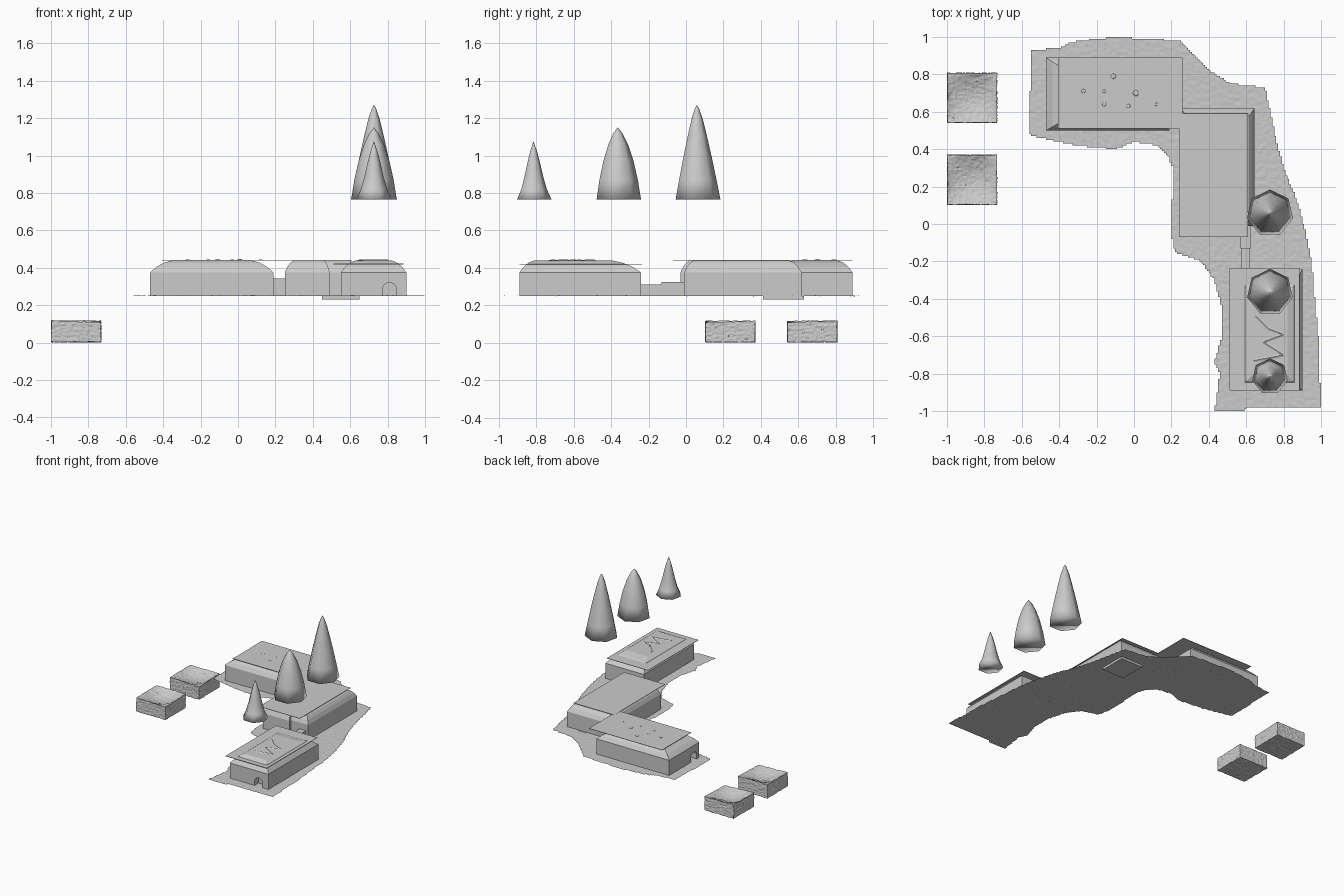
import bpy, bmesh, math, random
from mathutils import Vector, noise

if "Cube" in bpy.data.objects:
    bpy.data.objects.remove(bpy.data.objects["Cube"])

random.seed(4)


def make(name, bm, smooth=False):
    bmesh.ops.recalc_face_normals(bm, faces=bm.faces[:])
    me = bpy.data.meshes.new(name)
    bm.to_mesh(me)
    bm.free()
    if smooth:
        for p in me.polygons:
            p.use_smooth = True
    ob = bpy.data.objects.new(name, me)
    bpy.context.collection.objects.link(ob)
    return ob


def loft(name, rings, smooth=False):
    """Skin a stack of closed rings and cap both ends."""
    bm = bmesh.new()
    vs = [[bm.verts.new(p) for p in r] for r in rings]
    n = len(rings[0])
    for a, b in zip(vs, vs[1:]):
        for i in range(n):
            j = (i + 1) % n
            bm.faces.new((a[i], a[j], b[j], b[i]))
    bm.faces.new(vs[0][::-1])
    bm.faces.new(vs[-1])
    return make(name, bm, smooth)


def rect(x0, x1, y0, y1, z):
    return [(x0, y0, z), (x1, y0, z), (x1, y1, z), (x0, y1, z)]


def box(name, x0, x1, y0, y1, z0, z1):
    return loft(name, [rect(x0, x1, y0, y1, z0), rect(x0, x1, y0, y1, z1)])


def building(name, x0, x1, y0, y1, left, right, front, back):
    """Walls plus a curved shoulder; insets give the shoulder width per side."""
    rings = [rect(x0, x1, y0, y1, 0.25)]
    for z, f in ((0.375, 0), (0.405, 0.28), (0.428, 0.62), (0.44, 1)):
        rings.append(rect(x0 + left * f, x1 - right * f, y0 + front * f, y1 - back * f, z))
    return loft(name, rings)


def niche(target, centre, along_x):
    """Arched doorway cut into a wall."""
    arch = [(-0.036, 0.24), (0.036, 0.24)]
    arch += [(0.036 * math.cos(math.pi * k / 8), 0.29 + 0.03 * math.sin(math.pi * k / 8)) for k in range(9)]
    rings = []
    for d in (-0.05, 0.05):
        rings.append([(centre[0] + (a if along_x else d), centre[1] + (d if along_x else a), z) for a, z in arch])
    cut = loft(target.name + "_doorway_cutter", rings)
    cut.hide_render = True
    cut.hide_viewport = True
    cut.display_type = 'WIRE'
    m = target.modifiers.new("doorway", 'BOOLEAN')
    m.object = cut
    m.operation = 'DIFFERENCE'
    m.solver = 'EXACT'


# Ground sheet: fine bumpy grid trimmed to an outline
outline = [(-.55, .93), (-.40, .94), (-.34, .97), (-.2, .99), (-.1, 1), (.25, .98), (.30, .93),
           (.40, .82), (.52, .75), (.70, .73), (.73, .60), (.76, .45), (.80, .30), (.87, .13),
           (.92, -.05), (.95, -.2), (.97, -.45), (.985, -.6), (1.0, -.98), (.6, -.98), (.59, -1),
           (.43, -1), (.46, -.8), (.43, -.74), (.47, -.6), (.47, -.45), (.43, -.3), (.36, -.2),
           (.22, -.15), (.2, -.05), (.21, .3), (.18, .37), (.13, .42), (0, .44), (-.1, .40),
           (-.3, .42), (-.5, .46), (-.56, .48)]


def inside(x, y):
    hit = False
    for (ax, ay), (bx, by) in zip(outline, outline[1:] + outline[:1]):
        if (ay > y) != (by > y) and x < ax + (y - ay) * (bx - ax) / (by - ay):
            hit = not hit
    return hit


S = 0.01
bm = bmesh.new()
grid = {}


def gv(i, j):
    if (i, j) not in grid:
        x, y = i * S, j * S
        grid[i, j] = bm.verts.new((x, y, 0.25 + 0.002 * noise.noise(Vector((x * 45, y * 45, 0)))))
    return grid[i, j]


for i in range(-57, 100):
    for j in range(-100, 100):
        if inside((i + .5) * S, (j + .5) * S):
            bm.faces.new((gv(i, j), gv(i + 1, j), gv(i + 1, j + 1), gv(i, j + 1)))
make("ground_sheet", bm)

# Three buildings with curved shoulders
rear = building("rear_building", -.47, .19, .50, .89, .12, .12, .07, .08)
building("middle_building", .25, .645, -.01, .62, .05, .05, .05, .07)
building("middle_building_front", .25, .49, -.03, .2, .05, .03, .05, .05)
front = building("front_building", .55, .90, -.89, -.24, .08, .08, .08, .16)
niche(front, (.81, -.89), True)
niche(rear, (-.47, .57), False)

# Overhanging roof sheets
box("rear_roof_sheet", -.405, .26, .51, .89, .439, .442)
box("middle_roof_sheet", .24, .61, -.07, .59, .440, .443)
box("front_roof_sheet", .51, .885, -.89, -.235, .419, .422)

# Low links between buildings and the pad below the ground
box("link_rear_middle", .19, .25, .53, .62, .25, .342)
box("link_middle_front", .57, .625, -.13, -.01, .25, .325)
box("link_front_step", .575, .62, -.24, -.13, .25, .312)
box("lower_pad", .45, .65, .41, .63, .232, .25)

# Small bumps on the rear roof
for k, (x, y, r) in enumerate([(-.27, .71, .011), (-.11, .79, .014), (-.16, .71, .009), (-.16, .64, .011),
                               (-.03, .63, .011), (.01, .70, .016), (.12, .64, .009)]):
    bm = bmesh.new()
    bmesh.ops.create_icosphere(bm, subdivisions=2, radius=r)
    for v in bm.verts:
        v.co = (v.co.x + x, v.co.y + y, v.co.z * 0.3 + .442)
    make(f"roof_bump_{k + 1}", bm)

# Broken zigzag ridge on the front roof
zig = [(.65, -.49), (.72, -.56), (.80, -.59), (.69, -.63), (.80, -.70), (.64, -.73)]
bm = bmesh.new()
for (ax, ay), (bx, by) in zip(zig, zig[1:]):
    d = Vector((by - ay, ax - bx)).normalized() * .013
    low = [bm.verts.new((x, y, .438)) for x, y in
           ((ax + d.x, ay + d.y), (bx + d.x, by + d.y), (bx - d.x, by - d.y), (ax - d.x, ay - d.y))]
    top = [bm.verts.new((ax, ay, .445)), bm.verts.new((bx, by, .443))]
    bm.faces.new((low[0], low[1], top[1], top[0]))
    bm.faces.new((low[2], low[3], top[0], top[1]))
    bm.faces.new((low[1], low[2], top[1]))
    bm.faces.new((low[3], low[0], top[0]))
make("roof_ridge", bm)


# Trees: smooth seven-sided cones with individual profiles
def tree(name, y, profile):
    rings = [[(.727 + r * math.cos(math.tau * k / 7 + math.pi / 2), y + r * math.sin(math.tau * k / 7 + math.pi / 2), z)
              for k in range(7)] for r, z in profile]
    loft(name, rings, True)


tree("tall_tree", .058, [(.126, .765), (.105, .87), (.08, .99), (.055, 1.1), (.03, 1.2), (.012, 1.25), (.001, 1.27)])
tree("middle_tree", -.365, [(.125, .765), (.108, .87), (.085, .97), (.055, 1.06), (.025, 1.12), (.001, 1.15)])
tree("small_tree", -.815, [(.097, .765), (.072, .82), (.052, .89), (.036, .96), (.02, 1.02), (.001, 1.075)])


# Rough rock blocks with a scooped top
def rock(name, x0, y0, w=.265):
    n, h = 26, 10
    bm = bmesh.new()
    bmesh.ops.create_cube(bm, size=1)
    bmesh.ops.subdivide_edges(bm, edges=bm.edges[:], cuts=n - 1, use_grid_fill=True)
    for v in bm.verts:
        u, t, q = v.co.x + .5, v.co.y + .5, v.co.z + .5
        scoop = .035 * math.sin(math.pi * u) ** .7 * math.sin(math.pi * t) + .01 * u * (1 - t)
        z = .004 + q * (.114 - scoop)
        p = Vector((x0 + u * w, y0 + t * w, z))
        nz = noise.noise_vector(p * 70) * .004
        v.co = p + nz
    make(name, bm)


rock("rock_block_front", -.998, .104)
rock("rock_block_back", -.998, .542)
